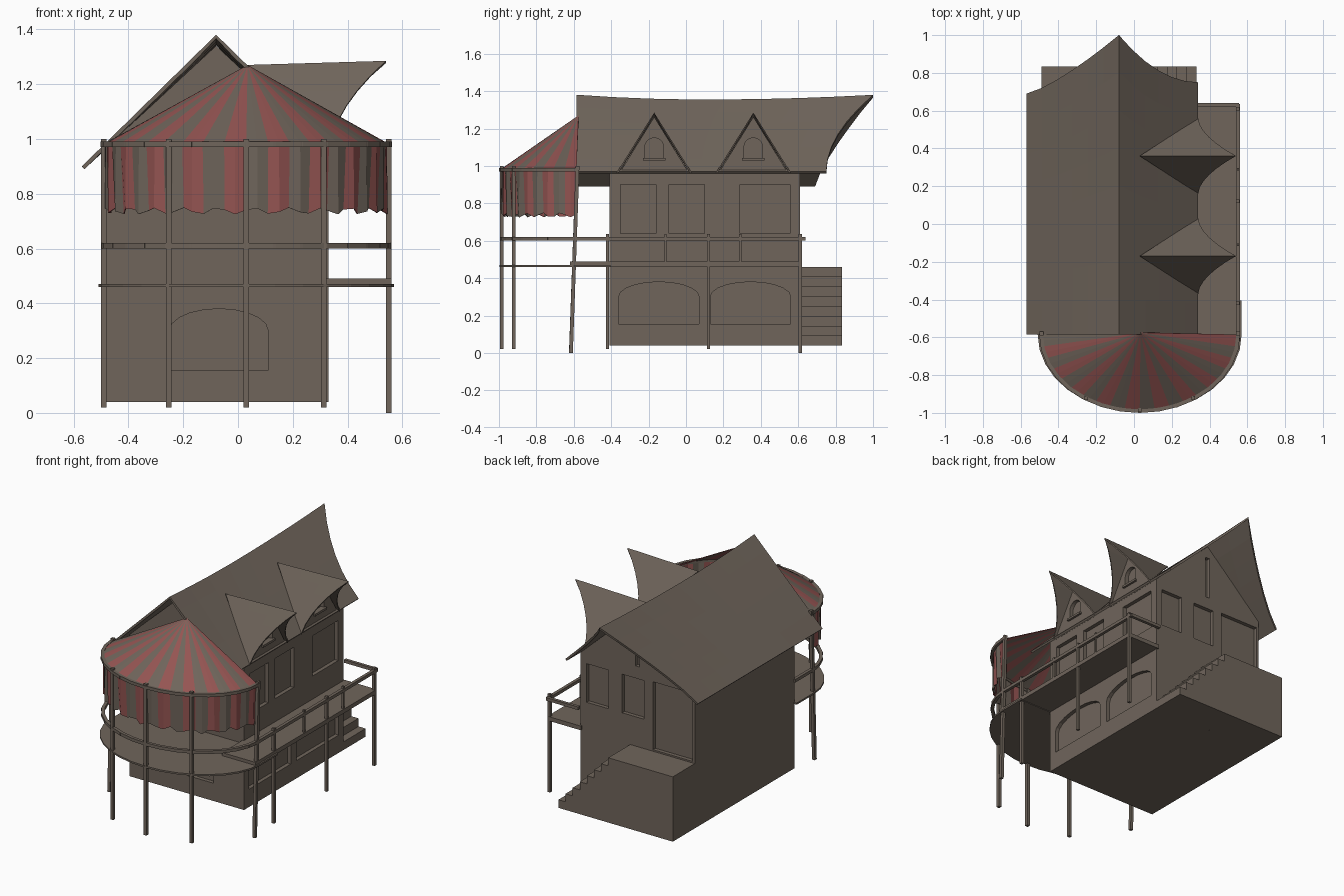
import bpy, bmesh, math
from mathutils import Vector

if "Cube" in bpy.data.objects:
    bpy.data.objects.remove(bpy.data.objects["Cube"])


def material(name, rgb):
    m = bpy.data.materials.new(name)
    m.diffuse_color = (*rgb, 1)
    m.use_nodes = True
    m.node_tree.nodes["Principled BSDF"].inputs["Base Color"].default_value = m.diffuse_color
    return m


BROWN = material("weathered brown", (0.16, 0.13, 0.105))
RED = material("faded red", (0.30, 0.09, 0.085))


def finish(name, bm, mats=(BROWN,), thick=0, offset=-1):
    if not thick:
        bmesh.ops.recalc_face_normals(bm, faces=bm.faces)
    me = bpy.data.meshes.new(name)
    bm.to_mesh(me)
    bm.free()
    ob = bpy.data.objects.new(name, me)
    bpy.context.collection.objects.link(ob)
    for m in mats:
        me.materials.append(m)
    if thick:
        mod = ob.modifiers.new("thickness", "SOLIDIFY")
        mod.thickness, mod.offset = thick, offset
    return ob


def prism(bm, profile, axis, lo, hi):
    put = {"x": lambda a, b, t: (t, a, b), "y": lambda a, b, t: (a, t, b),
           "z": lambda a, b, t: (a, b, t)}[axis]
    A = [bm.verts.new(put(a, b, lo)) for a, b in profile]
    B = [bm.verts.new(put(a, b, hi)) for a, b in profile]
    bm.faces.new(A)
    bm.faces.new(B[::-1])
    for i in range(len(A)):
        j = (i + 1) % len(A)
        bm.faces.new((A[i], B[i], B[j], A[j]))


def solid(name, profile, axis, lo, hi):
    bm = bmesh.new()
    prism(bm, profile, axis, lo, hi)
    return finish(name, bm)


def rect(a0, a1, b0, b1):
    return [(a0, b0), (a1, b0), (a1, b1), (a0, b1)]


def arch(a0, a1, b0, spring, top, n=10):
    c, r = (a0 + a1) / 2, (a1 - a0) / 2
    return [(a0, b0), (a1, b0)] + [(c + r * math.cos(math.pi * i / n),
            spring + (top - spring) * math.sin(math.pi * i / n)) for i in range(n + 1)]


def carve(ob, cuts):
    """Cut shallow recesses, then bake the result and drop the cutter."""
    bm = bmesh.new()
    for c in cuts:
        prism(bm, *c)
    cutter = finish("cutter", bm)
    cutter.hide_render = True
    mod = ob.modifiers.new("recess", "BOOLEAN")
    mod.operation, mod.object, mod.solver = "DIFFERENCE", cutter, "EXACT"
    dg = bpy.context.evaluated_depsgraph_get()
    me = bpy.data.meshes.new_from_object(ob.evaluated_get(dg))
    ob.modifiers.clear()
    ob.data = me
    bpy.data.objects.remove(cutter)


def beam(name, pts, w=0.02):
    """Square timber following a path."""
    bm = bmesh.new()
    for p, q in zip(pts, pts[1:]):
        p, q = Vector(p), Vector(q)
        d = (q - p).normalized()
        s = d.cross((0, 0, 1) if abs(d.z) < 0.9 else (0, 1, 0)).normalized() * w / 2
        t = d.cross(s).normalized() * w / 2
        e = d * (w / 4 if len(pts) > 2 else 0)
        ends = [[bm.verts.new(c + s * i + t * j) for i, j in ((1, 1), (-1, 1), (-1, -1), (1, -1))]
                for c in (p - e, q + e)]
        bm.faces.new(ends[0])
        bm.faces.new(ends[1][::-1])
        for i in range(4):
            j = (i + 1) % 4
            bm.faces.new((ends[0][i], ends[1][i], ends[1][j], ends[0][j]))
    return finish(name, bm)


def patch(bm, f, nu, nv):
    """Grid surface from f(u, v)."""
    g = [[bm.verts.new(f(i / nu, j / nv)) for j in range(nv + 1)] for i in range(nu + 1)]
    for i in range(nu):
        for j in range(nv):
            bm.faces.new((g[i][j], g[i + 1][j], g[i + 1][j + 1], g[i][j + 1]))


# House body with gables and window, arch and door recesses
D = 0.025
house = solid("house_body", [(-0.49, 0.04), (0.33, 0.04), (0.33, 0.96), (-0.08, 1.34), (-0.49, 0.96)],
              "y", -0.41, 0.61)
cuts = [(rect(a, b, 0.64, 0.90), "x", 0.33 - D, 0.4) for a, b in ((-0.35, -0.16), (-0.09, 0.10), (0.29, 0.555))]
cuts += [(arch(a, a + 0.43, 0.155, 0.30, 0.38), "x", 0.33 - D, 0.4) for a in (-0.36, 0.13)]
cuts += [(arch(-0.25, 0.11, 0.155, 0.30, 0.38), "y", -0.5, -0.41 + D)]
cuts += [(rect(a, a + 0.155, 0.65, 0.90), "y", 0.61 - D, 0.7) for a in (0.13, -0.125)]
cuts += [(rect(-0.475, -0.19, 0.47, 0.91), "y", 0.61 - D, 0.7),
         (rect(-0.095, -0.065, 0.98, 1.26), "y", 0.61 - D, 0.7)]
carve(house, cuts)

# Back landing and steps
steps = [(-0.49, 0.04), (0.33, 0.04)]
for i in range(8):
    x, z = 0.33 - 0.051 * i, 0.04 + 0.0525 * (i + 1)
    steps += [(x, z), (x - 0.051, z)] if i < 7 else [(x, z)]
solid("back_stairs", steps + [(-0.49, 0.46)], "y", 0.60, 0.835)


# Sagging roof with swept back edge
def roof_side(eave_x, eave_z, back, sweep, power):
    def f(u, v):
        y1 = back + sweep * (1 - u) ** power
        y = -0.585 + (y1 + 0.585) * v
        k = 0.68 if y < 0.1 else 0.9
        ridge = 1.355 + 0.025 * ((y - 0.1) / k) ** 2
        return (-0.08 + (eave_x + 0.08) * u, y, ridge + (eave_z - ridge) * u)
    return f


bm = bmesh.new()
patch(bm, roof_side(0.34, 0.97, 0.75, 0.25, 2), 6, 8)
right_faces = list(bm.faces)
patch(bm, roof_side(-0.57, 0.90, 0.69, 0.31, 1.3), 6, 8)
bmesh.ops.reverse_faces(bm, faces=[f for f in bm.faces if f not in set(right_faces)])
bmesh.ops.remove_doubles(bm, verts=bm.verts, dist=0.001)
finish("main_roof", bm, thick=0.014)

# Dormers: roof, gable wall with arched window, sill
for n, yc in enumerate((-0.17, 0.36), 1):
    bm = bmesh.new()
    for side in (-1, 1):
        def f(u, v):
            xb, zb = 0.03 + 0.31 * u, 1.27 - 0.305 * u
            xf, zf = 0.34 + 0.2 * (1 - u) ** 1.8, 1.285 - 0.32 * u
            return (xb + (xf - xb) * v, yc + side * 0.2 * u, zb + (zf - zb) * v)
        patch(bm, f, 6, 3)
    bmesh.ops.remove_doubles(bm, verts=bm.verts, dist=0.0005)
    bmesh.ops.recalc_face_normals(bm, faces=bm.faces)
    if sum(f.normal.z for f in bm.faces) < 0:
        bmesh.ops.reverse_faces(bm, faces=bm.faces)
    finish(f"dormer_roof_{n}", bm, thick=0.008)
    wall = solid(f"dormer_wall_{n}", [(yc - 0.19, 0.955), (yc + 0.19, 0.955), (yc, 1.262)], "x", 0.15, 0.331)
    carve(wall, [(arch(yc - 0.05, yc + 0.05, 1.04, 1.10, 1.15), "x", 0.306, 0.4)])
    solid(f"dormer_sill_{n}", rect(yc - 0.06, yc + 0.06, 1.028, 1.042), "x", 0.32, 0.345)

# Curved front terrace
CX, CY = 0.03, -0.585


def oval(rx, ry, n, z):
    return [(CX - rx * math.cos(math.pi * i / n), CY - ry * math.sin(math.pi * i / n), z) for i in range(n + 1)]


deck = [(-0.51, -0.405)] + [p[:2] for p in oval(0.54, 0.413, 16, 0)] + [(0.57, -0.405)]
solid("front_deck", deck, "z", 0.459, 0.47)
solid("side_deck", rect(0.32, 0.56, -0.62, 0.62), "z", 0.463, 0.49)

# Handrail round the front, along the side and back to the wall
beam("handrail", [(-0.49, -0.41, 0.61)] + oval(0.52, 0.40, 16, 0.61)
     + [(0.55, 0.63, 0.61), (0.33, 0.63, 0.61)])
beam("canopy_ring", oval(0.522, 0.405, 16, 0.98))

# Front posts, side posts and balusters
for i in range(5):
    a = math.radians((0, 57, 90, 123, 180)[i])
    x, y = CX - 0.52 * math.cos(a), CY - 0.40 * math.sin(a)
    end = i in (0, 4)
    beam(f"front_post_{i + 1}", [(x, y - 0.03 * end, 0 if i == 4 else 0.02), (x, y + 0.005 * end, 1.0)])
for i, (y, z) in enumerate(((-0.42, 0.02), (-0.11, 0.47), (0.12, 0.02), (0.29, 0.47), (0.61, 0.0))):
    w = 0.012 if z > 0.4 else 0.018
    beam(f"side_post_{i + 1}", [(0.55, y, z), (0.55, y, 0.635)], w)

# Striped canopy: half cone plus hanging scalloped cloth
N = 40
bm = bmesh.new()
apex = bm.verts.new((CX + 0.005, CY + 0.01, 1.27))
rim, hem = [], []
for i in range(N + 1):
    a = math.pi * i / N
    fold = 0.008 * (1 if i % 2 else -1)
    for row, r, z in ((rim, 0, 0.985), (hem, fold - 0.005, 0.737 + 0.012 * math.sin(i * 1.9))):
        row.append(bm.verts.new((CX - (0.515 + r) * math.cos(a), CY - (0.402 + r) * math.sin(a), z)))
for i in range(N):
    for vs in ((apex, rim[i], rim[i + 1]), (rim[i], hem[i], hem[i + 1], rim[i + 1])):
        bm.faces.new(vs).material_index = (i // 2) % 2
finish("striped_canopy", bm, (BROWN, RED), thick=0.004)
